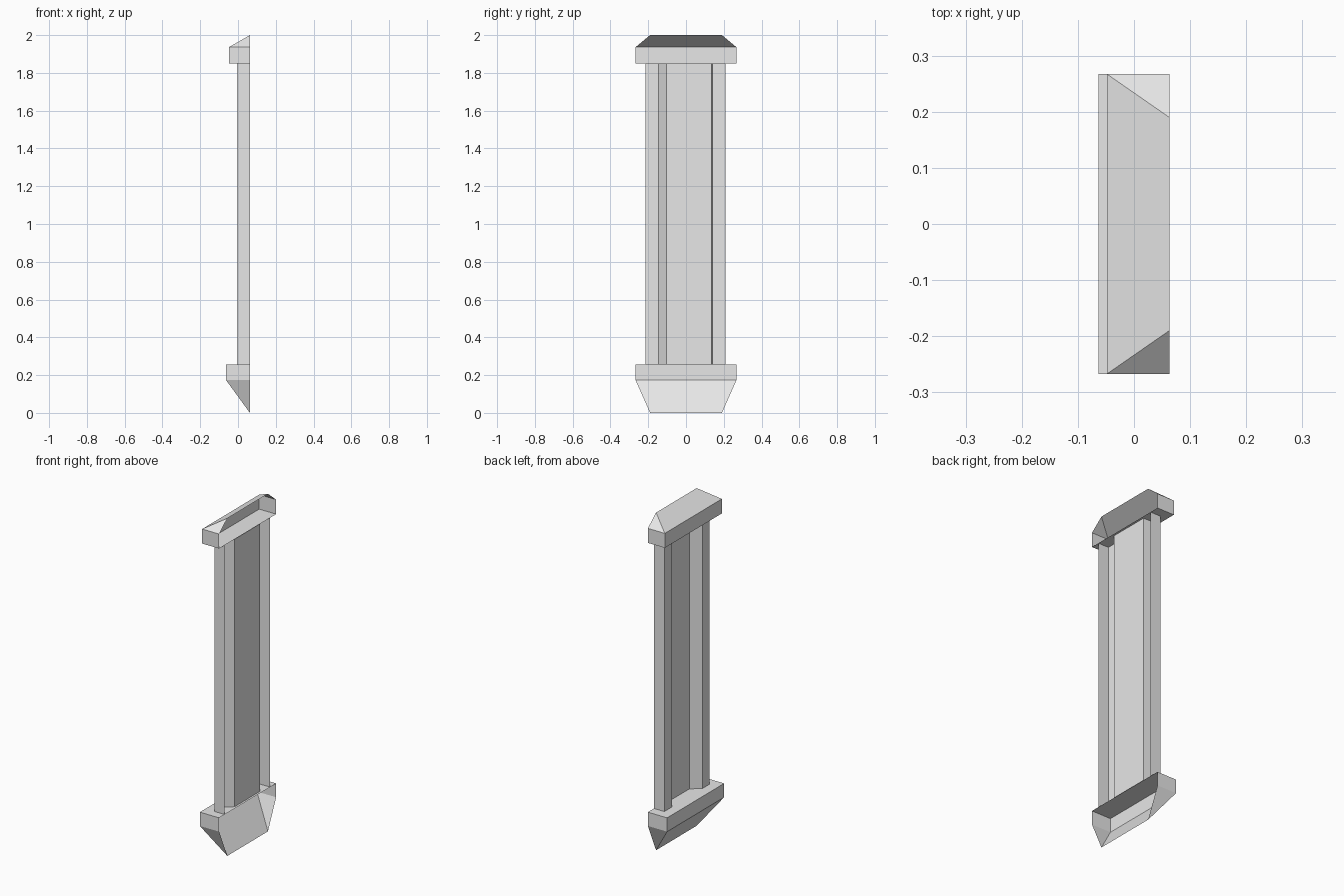
import bpy
import bmesh
from mathutils import Vector

old = bpy.data.objects.get("Cube")
if old:
    bpy.data.objects.remove(old, do_unlink=True)

# One plain stone colour
stone = bpy.data.materials.new("pale_grey_stone")
stone.use_nodes = True
stone.diffuse_color = (0.8, 0.8, 0.8, 1)
stone.node_tree.nodes["Principled BSDF"].inputs["Base Color"].default_value = (0.8, 0.8, 0.8, 1)

BACK = 0.063      # open wall side
HALF = 0.267      # half width of the end blocks
RIDGE = 0.19      # half width of the hip ridge


def make_object(name, bm):
    mesh = bpy.data.meshes.new(name)
    bm.to_mesh(mesh)
    bm.free()
    mesh.materials.append(stone)
    obj = bpy.data.objects.new(name, mesh)
    bpy.context.scene.collection.objects.link(obj)
    return obj


def end_block(name, front, z_shaft, z_edge, z_ridge):
    """Open-backed block: flat side against the shaft, hipped slope beyond."""
    bm = bmesh.new()

    def ring(z):
        pts = ((BACK, HALF), (front, HALF), (front, -HALF), (BACK, -HALF))
        return [bm.verts.new((x, y, z)) for x, y in pts]

    near, edge = ring(z_shaft), ring(z_edge)
    ridge = [bm.verts.new((BACK, y, z_ridge)) for y in (RIDGE, -RIDGE)]
    bm.faces.new(near)
    for i in range(3):
        bm.faces.new((near[i], near[i + 1], edge[i + 1], edge[i]))
    bm.faces.new((edge[0], edge[1], ridge[0]))
    bm.faces.new((edge[1], edge[2], ridge[1], ridge[0]))
    bm.faces.new((edge[2], edge[3], ridge[1]))
    # Turn every face outward
    middle = Vector((BACK, 0, (z_shaft + z_edge) / 2))
    bm.normal_update()
    for face in bm.faces:
        if face.normal.dot(face.calc_center_median() - middle) < 0:
            face.normal_flip()
    return make_object(name, bm)


# Top cap and bottom bracket
end_block("top_cap", -0.048, 1.85, 1.936, 2.0)
end_block("bottom_bracket", -BACK, 0.255, 0.173, 0.0)

# Shaft: two raised strips with a recessed panel between, open at the wall
profile = [(BACK, 0.21), (-0.005, 0.21), (-0.005, 0.14), (0.05, 0.136),
           (0.05, -0.104), (-0.005, -0.145), (-0.005, -0.215), (BACK, -0.215)]
bm = bmesh.new()
low, high = [[bm.verts.new((x, y, z)) for x, y in profile] for z in (0.255, 1.85)]
for i in range(len(profile) - 1):
    bm.faces.new((low[i], low[i + 1], high[i + 1], high[i]))
make_object("shaft", bm)
